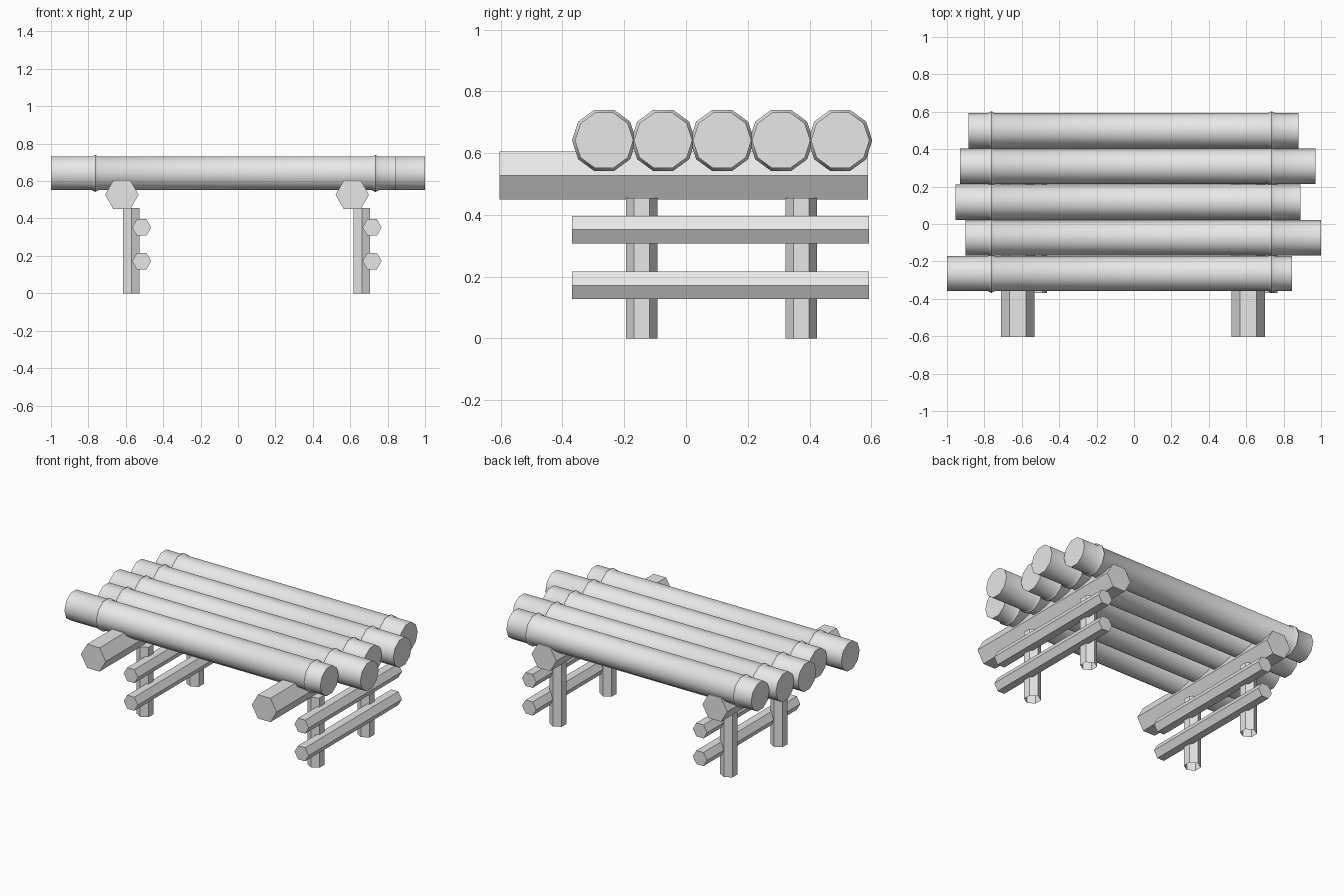
import bpy
import bmesh
from math import cos, sin, pi, radians
from mathutils import Vector

cube = bpy.data.objects.get("Cube")
if cube:
    bpy.data.objects.remove(cube)

wood = bpy.data.materials.new("plain_grey")
wood.use_nodes = True
GREY = (0.8, 0.8, 0.8, 1)
wood.diffuse_color = GREY
wood.node_tree.nodes["Principled BSDF"].inputs["Base Color"].default_value = GREY


def prism(name, stations, sides, centre, axis, start_cap=True, smooth=False):
    """Loft a regular polygon through (position, radius) stations along an axis."""
    # The first corner points sideways: along y for x and z axes, along x for y
    along = Vector({"x": (1, 0, 0), "y": (0, 1, 0), "z": (0, 0, 1)}[axis])
    u = Vector((1, 0, 0)) if axis == "y" else Vector((0, 1, 0))
    v = along.cross(u)
    bm = bmesh.new()
    rings = []
    for t, r in stations:
        rings.append([bm.verts.new(along * t + r * (u * cos(a) + v * sin(a)))
                      for a in (2 * pi * i / sides for i in range(sides))])
    for lower, upper in zip(rings, rings[1:]):
        for i in range(sides):
            j = (i + 1) % sides
            bm.faces.new((lower[i], lower[j], upper[j], upper[i]))
    bm.faces.new(rings[-1])
    if start_cap:
        bm.faces.new(rings[0][::-1])
    mesh = bpy.data.meshes.new(name)
    bm.to_mesh(mesh)
    bm.free()
    mesh.materials.append(wood)
    obj = bpy.data.objects.new(name, mesh)
    obj.location = centre
    bpy.context.collection.objects.link(obj)
    if smooth:
        bpy.ops.object.select_all(action="DESELECT")
        obj.select_set(True)
        bpy.context.view_layer.objects.active = obj
        bpy.ops.object.shade_smooth_by_angle(angle=radians(45))
    return obj


# Five uneven deck logs, each with a raised ridge near both ends
LOG_R, RIDGE_R, RIDGE_W = 0.0945, 0.104, 0.018
log_ends = [(-1, 0.845), (-0.9, 1), (-0.955, 0.89), (-0.93, 0.97), (-0.885, 0.88)]
for i, (left, right) in enumerate(log_ends):
    stations = [(left, LOG_R)]
    for x in (-0.763, 0.735):
        stations += [(x - RIDGE_W, LOG_R), (x, RIDGE_R), (x + RIDGE_W, LOG_R)]
    stations.append((right, LOG_R))
    prism(f"deck_log_{i + 1}", stations, 10, (0, -0.265 + 0.191 * i, 0.641), "x", smooth=True)

# Two matching trestles: beam, two posts and two side rails
for side, x in (("right", -0.621), ("left", 0.611)):
    prism(f"{side}_beam", [(-0.603, 0.0895), (0.59, 0.0895)], 6, (x, 0, 0.527), "y")
    for place, y in (("front", -0.143), ("back", 0.373)):
        prism(f"{side}_{place}_post", [(0, 0.051), (0.455, 0.051)], 6,
              (x + 0.051, y, 0), "z", start_cap=False)
    for place, z in (("lower", 0.172), ("upper", 0.352)):
        prism(f"{side}_{place}_rail", [(-0.369, 0.051), (0.592, 0.051)], 6,
              (x + 0.106, 0, z), "y")
